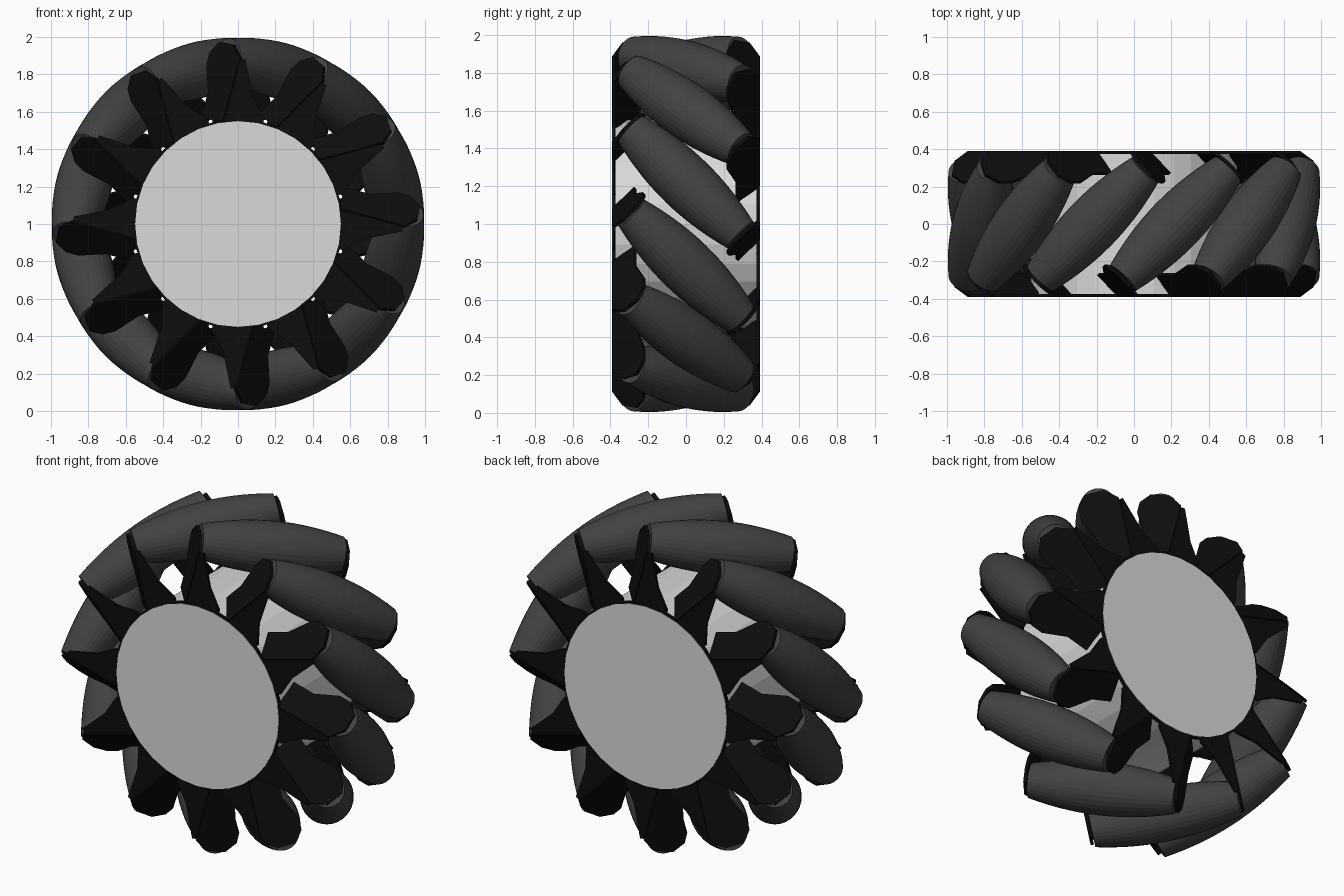
import bpy, bmesh, math
from mathutils import Matrix, Vector

cube = bpy.data.objects.get("Cube")
if cube:
    bpy.data.objects.remove(cube, do_unlink=True)

COUNT = 12          # rollers around the wheel
PITCH = 0.85        # radius of the roller centres
HALF = 0.41         # half length of a roller
AXIS = Vector((1, 1, 0)).normalized()      # roller axis: local x tangent, y axle, z outward
ACROSS = Vector((-1, 1, 0)).normalized()
OUT = Vector((0, 0, 1))


def material(name, value):
    m = bpy.data.materials.new(name)
    m.use_nodes = True
    color = (value, value, value, 1)
    m.diffuse_color = color
    bsdf = m.node_tree.nodes["Principled BSDF"]
    bsdf.inputs["Base Color"].default_value = color
    bsdf.inputs["Roughness"].default_value = 0.6
    return m


hub_grey = material("hub_light_grey", 0.7)
rubber = material("roller_dark_grey", 0.055)
black = material("bracket_black", 0.004)


def finish(bm, name, mat):
    bmesh.ops.recalc_face_normals(bm, faces=bm.faces)
    mesh = bpy.data.meshes.new(name)
    bm.to_mesh(mesh)
    bm.free()
    mesh.materials.append(mat)
    return mesh


def place(mesh, name, matrix):
    ob = bpy.data.objects.new(name, mesh)
    ob.matrix_world = matrix
    bpy.context.collection.objects.link(ob)
    return ob


def prism(name, outline, origin, u, v, depth):
    """Extrude a flat outline drawn on the axes u and v."""
    bm = bmesh.new()
    face = bm.faces.new([bm.verts.new(origin + u * a + v * b) for a, b in outline])
    new = bmesh.ops.extrude_face_region(bm, geom=[face])["geom"]
    bmesh.ops.translate(bm, vec=depth, verts=[g for g in new if isinstance(g, bmesh.types.BMVert)])
    return finish(bm, name, black)


def cylinder(name, radius, y0, y1, mat, sides):
    bm = bmesh.new()
    bmesh.ops.create_cone(bm, cap_ends=True, segments=sides, radius1=radius,
                          radius2=radius, depth=y1 - y0)
    mesh = finish(bm, name, mat)
    turn = Matrix.Rotation(math.pi / 2, 4, "X")
    return place(mesh, name, Matrix.Translation((0, (y0 + y1) / 2, 1)) @ turn)


def roller_mesh():
    """Barrel whose bulge follows the rim of the wheel."""
    bm = bmesh.new()
    steps = 14
    points = [(0, -HALF)]
    for i in range(steps + 1):
        t = HALF * (2 * i / steps - 1)
        points.append((1 - math.sqrt(PITCH ** 2 + t * t * 0.55), t))
    points.append((0, HALF))
    verts = [bm.verts.new(AXIS * t + OUT * r) for r, t in points]
    edges = [bm.edges.new(pair) for pair in zip(verts, verts[1:])]
    bmesh.ops.spin(bm, geom=verts + edges, cent=(0, 0, 0), axis=AXIS,
                   angle=math.tau, steps=32, use_duplicate=False)
    bmesh.ops.remove_doubles(bm, verts=bm.verts, dist=0.0005)
    bmesh.ops.translate(bm, vec=OUT * PITCH, verts=bm.verts)
    return finish(bm, "roller", rubber)


# Hub drum with a thin dark rim at each end
cylinder("hub", 0.55, -0.391, 0.391, hub_grey, 32)
cylinder("front_rim", 0.562, -0.389, -0.374, black, 32)
cylinder("back_rim", 0.562, 0.374, 0.389, black, 32)

# Bent tab that carries a roller end, square to the roller axis
tab = prism("tab",
            [(-0.12, 0.5), (0.045, 0.5), (0.045, 0.64), (0.11, 0.78), (0.11, 0.85),
             (0.06, 0.915), (-0.045, 0.92), (-0.12, 0.86)],
            AXIS * -(HALF + 0.005), ACROSS, OUT, AXIS * -0.018)

# Flat tooth of the side plate that the tab is folded from
tooth = prism("tooth",
              [(-0.215, 0.5), (-0.215, 0.85), (-0.19, 0.86), (-0.1, 0.68),
               (-0.01, 0.58), (-0.01, 0.5)],
              Vector((0, -0.389, 0)), Vector((1, 0, 0)), OUT, Vector((0, 0.015, 0)))

roller = roller_mesh()
flip = Matrix.Rotation(math.pi, 4, "Z")

# Repeat the roller and its two brackets around the axle
for i in range(COUNT):
    turn = (Matrix.Translation((0, 0, 1))
            @ Matrix.Rotation(math.tau * (i + 0.5) / COUNT, 4, "Y"))
    place(roller, f"roller_{i + 1}", turn)
    for side, matrix in (("front", turn), ("back", turn @ flip)):
        place(tab, f"{side}_tab_{i + 1}", matrix)
        place(tooth, f"{side}_tooth_{i + 1}", matrix)
